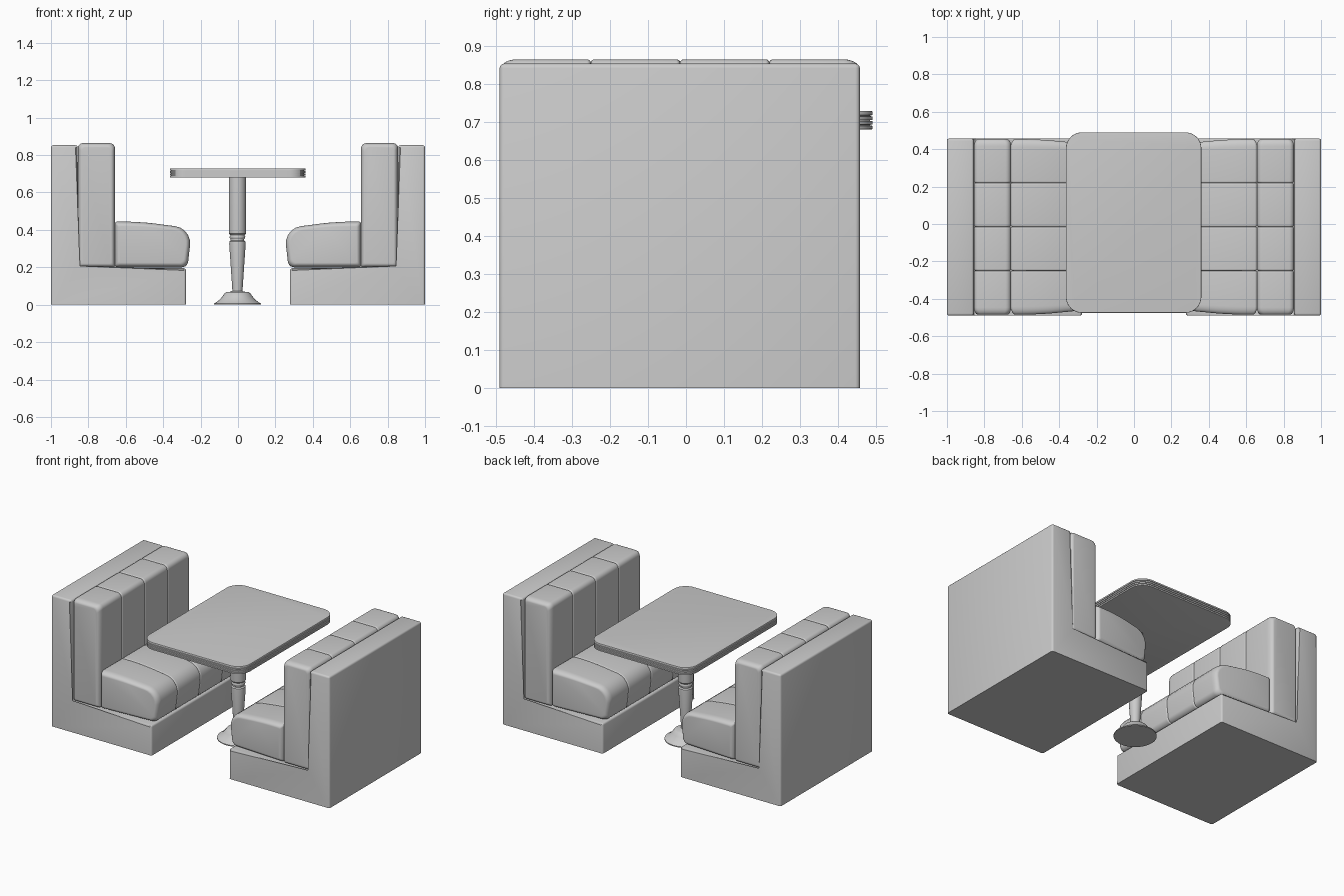
import bpy, bmesh
from math import sin, cos, pi
from mathutils import Vector

if "Cube" in bpy.data.objects:
    bpy.data.objects.remove(bpy.data.objects["Cube"])


def rounded(corners, seg=5):
    """Round a polygon given as (x, y, radius-like cut length)."""
    out, n = [], len(corners)
    for i, (x, y, r) in enumerate(corners):
        p = Vector((x, y))
        a = p + (Vector(corners[i - 1][:2]) - p).normalized() * r
        b = p + (Vector(corners[(i + 1) % n][:2]) - p).normalized() * r
        for k in range(seg + 1):
            t = k / seg
            w = (1 - t) ** 2, 1.17 * t * (1 - t) * 1.2, t * t
            out.append((a * w[0] + p * w[1] + b * w[2]) / sum(w))
    return out


def finish(name, bm, mirror=False, angle=35):
    bmesh.ops.recalc_face_normals(bm, faces=bm.faces)
    me = bpy.data.meshes.new(name)
    bm.to_mesh(me)
    bm.free()
    ob = bpy.data.objects.new(name, me)
    bpy.context.collection.objects.link(ob)
    bpy.ops.object.select_all(action='DESELECT')
    ob.select_set(True)
    bpy.context.view_layer.objects.active = ob
    bpy.ops.object.shade_smooth_by_angle(angle=angle * pi / 180)
    if mirror:
        mod = ob.modifiers.new("Mirror", 'MIRROR')
        mod.use_mirror_merge = False
    return ob


def skin(rings):
    """Bridge matching point rings and cap both ends."""
    bm = bmesh.new()
    vs = [[bm.verts.new(p) for p in ring] for ring in rings]
    n = len(vs[0])
    for a, b in zip(vs, vs[1:]):
        for i in range(n):
            j = (i + 1) % n
            bm.faces.new((a[i], a[j], b[j], b[i]))
    bm.faces.new(vs[0])
    bm.faces.new(vs[-1])
    return bm


# Bench frame: L-shaped profile across the full depth, both sides
Y0, Y1 = -0.49, 0.457
ell = [(-1, 0), (-0.278, 0), (-0.278, 0.195), (-0.857, 0.195), (-0.857, 0.853), (-1, 0.853)]
bm = skin([[(x, y, z) for x, z in ell] for y in (Y0, Y1)])
edges = [e for e in bm.edges if max(v.co.z for v in e.verts) > 0.01]
bmesh.ops.bevel(bm, geom=edges, offset=0.012, segments=3, profile=0.5, affect='EDGES')
finish("bench_frame", bm, mirror=True)


# Padded cushions: four channels, with softer outer ends
def cushions(name, profile, end_r, taper):
    xs = [p.x for p in profile]
    zs = [p.y for p in profile]
    x0, x1, z0, z1 = min(xs), max(xs), min(zs), max(zs)
    cx, cz = (x0 + x1) / 2, (z0 + z1) / 2
    start, width = Y0 + 0.005, (Y1 - Y0 - 0.008) / 4
    for s in range(4):
        ya, yb = start + s * width, start + (s + 1) * width
        ra = (end_r * 1.8, end_r) if s == 0 else (0.01, 0.008)
        rb = (end_r * 1.8, end_r) if s == 3 else (0.01, 0.008)
        stations = []
        for k in range(7):
            a = k / 6 * pi / 2
            stations.append((ya + ra[0] * (1 - cos(a)) ** 1.0 * 1.0, ra[1] * (1 - sin(a))))
        for k in range(6, -1, -1):
            a = k / 6 * pi / 2
            stations.append((yb - rb[0] * (1 - cos(a)), rb[1] * (1 - sin(a))))
        rings = []
        for y, d in stations:
            fx, fz = 1 - 2 * d / (x1 - x0), 1 - 2 * d / (z1 - z0)
            ring = []
            for p in profile:
                t = ((p.x - x0) / (x1 - x0)) ** 2 * taper
                f = (y - ya) / width
                dy = t * (1 - f) if s == 0 else -t * f if s == 3 else 0
                ring.append((cx + (p.x - cx) * fx, y + dy, cz + (p.y - cz) * fz))
            rings.append(ring)
        finish(f"{name}_{s + 1}", skin(rings), mirror=True, angle=50)


back = rounded([(-0.855, 0.198, 0.012), (-0.657, 0.198, 0.012),
                (-0.657, 0.864, 0.03), (-0.855, 0.864, 0.025)])
seat = rounded([(-0.658, 0.2, 0.012), (-0.27, 0.2, 0.03), (-0.246, 0.408, 0.09),
                (-0.52, 0.444, 0.08), (-0.658, 0.444, 0.012)])
cushions("back_cushion", back, 0.022, 0.0)
cushions("seat_cushion", seat, 0.024, 0.025)


# Table top: rounded rectangle with a ribbed edge band
def slab(z, d):
    xa, xb, ya, yb, r = -0.364 + d, 0.36 - d, -0.475 + d, 0.49 - d, 0.085 - d
    return [(p.x, p.y, z) for p in rounded(
        [(xa, ya, r), (xb, ya, r), (xb, yb, r), (xa, yb, r)], 10)]


levels = [(0.68, 0.003)]
for i in range(4):
    z = 0.681 + i * 0.0122
    levels += [(z, 0), (z + 0.0085, 0), (z + 0.0095, 0.006), (z + 0.0112, 0.006)]
levels = levels[:-2] + [(0.728, 0.001), (0.7285, 0.004)]
finish("table_top", skin([slab(z, d) for z, d in levels]))

# Turned pedestal and foot
turned = [(0.125, 0), (0.125, 0.006), (0.112, 0.014), (0.095, 0.027), (0.08, 0.045),
          (0.068, 0.062), (0.06, 0.067), (0.04, 0.069), (0.027, 0.073), (0.03, 0.12),
          (0.044, 0.325), (0.043, 0.338), (0.036, 0.344), (0.036, 0.35), (0.041, 0.356),
          (0.042, 0.364), (0.038, 0.372), (0.045, 0.38), (0.046, 0.39), (0.046, 0.682)]
rings = [[(-0.003 + r * cos(2 * pi * k / 32), 0.007 + r * sin(2 * pi * k / 32), z)
          for k in range(32)] for r, z in turned]
finish("table_pedestal", skin(rings))
